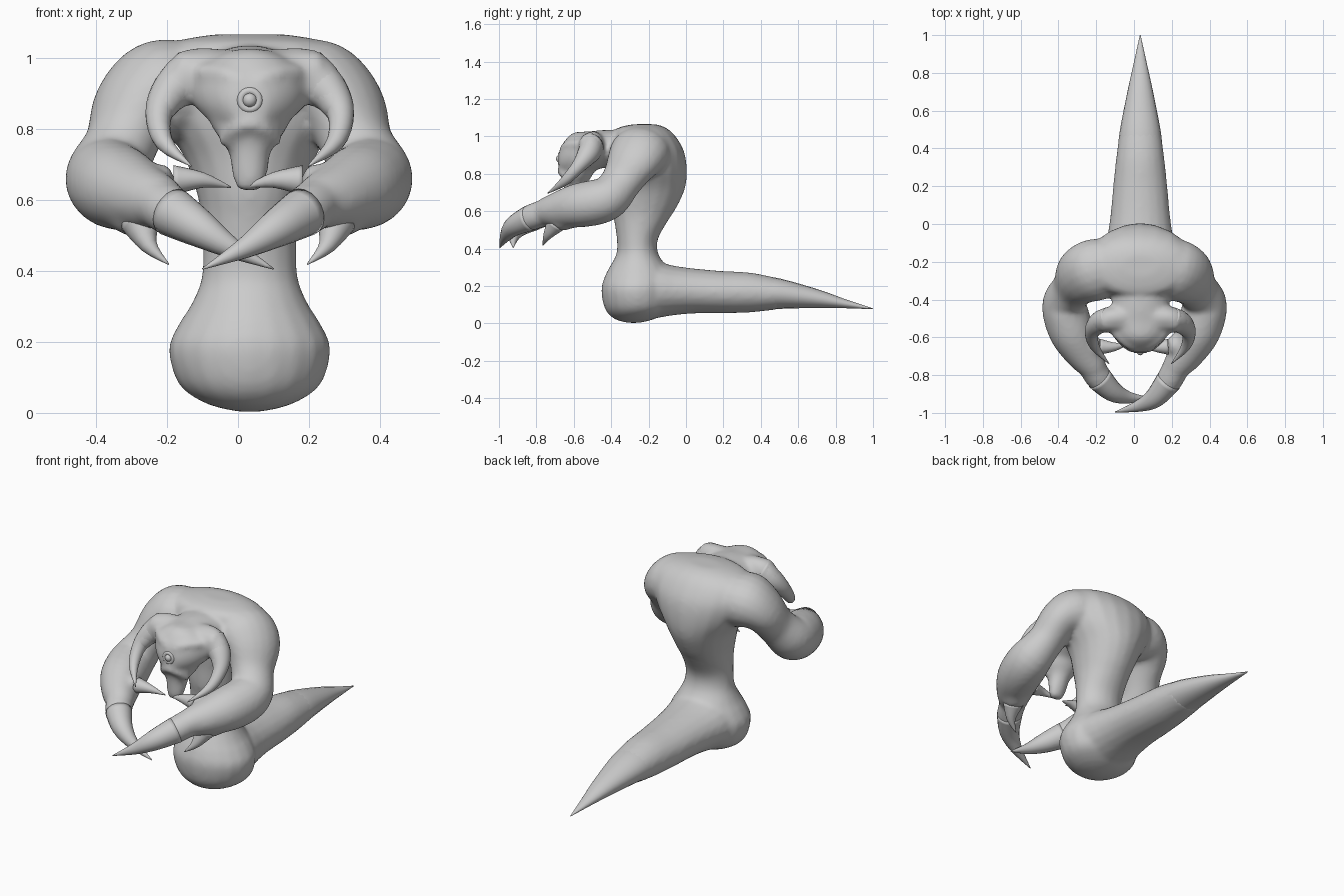
import bpy, bmesh
from mathutils import Vector
from math import cos, sin, tau

if "Cube" in bpy.data.objects:
    bpy.data.objects.remove(bpy.data.objects["Cube"])

CX = 0.033      # centre line of head, torso and tail
SIDES = 20


def catmull(p, steps):
    """Smooth a list of (x, y, z, ra, rb) control rings."""
    out = []
    for i in range(len(p) - 1):
        a, b, c, d = p[max(i - 1, 0)], p[i], p[i + 1], p[min(i + 2, len(p) - 1)]
        for s in range(steps):
            t = s / steps
            out.append([0.5 * (2 * b[k] + (c[k] - a[k]) * t
                        + (2 * a[k] - 5 * b[k] + 4 * c[k] - d[k]) * t * t
                        + (3 * b[k] - a[k] - 3 * c[k] + d[k]) * t ** 3) for k in range(5)])
    out.append(list(p[-1]))
    return out


def loft(bm, pts, ref=(1, 0, 0), axis=None, steps=4):
    """Skin elliptical rings along a path, capped; axis keeps all rings parallel."""
    pts = catmull([tuple(q) if len(q) == 5 else (*q, q[3]) for q in pts], steps)
    cen = [Vector(q[:3]) for q in pts]
    side = Vector(ref)
    rings = []
    for i, q in enumerate(pts):
        t = cen[min(i + 1, len(cen) - 1)] - cen[max(i - 1, 0)]
        t = Vector(axis) if axis else t.normalized()
        side = (side - t * side.dot(t)).normalized()
        up = t.cross(side)
        ra, rb = max(q[3], 0.002), max(q[4], 0.002)
        rings.append([bm.verts.new(cen[i] + side * ra * cos(tau * k / SIDES)
                                   + up * rb * sin(tau * k / SIDES)) for k in range(SIDES)])
    faces = [bm.faces.new((r[k], r[(k + 1) % SIDES], s[(k + 1) % SIDES], s[k]))
             for r, s in zip(rings, rings[1:]) for k in range(SIDES)]
    faces += [bm.faces.new(rings[0][::-1]), bm.faces.new(rings[-1])]
    bmesh.ops.recalc_face_normals(bm, faces=faces)


def finish(bm, name):
    me = bpy.data.meshes.new(name)
    bm.to_mesh(me)
    bm.free()
    me.shade_smooth()
    ob = bpy.data.objects.new(name, me)
    bpy.context.collection.objects.link(ob)
    return ob


def part(name, pts, ref=(1, 0, 0)):
    bm = bmesh.new()
    loft(bm, pts, ref)
    return finish(bm, name)


def mirrored(pts, s, cx=0.0):
    return [(cx + s * q[0], *q[1:]) for q in pts]


# Body: base bulb, waist, torso, arms and head fused into one skin
body = bmesh.new()
column = [(-.28, .003, .03, .03), (-.275, .025, .12, .11), (-.26, .08, .2, .175),
          (-.26, .18, .228, .193), (-.255, .25, .2, .18), (-.255, .3, .168, .155),
          (-.26, .37, .138, .113), (-.26, .45, .132, .11), (-.24, .55, .137, .145),
          (-.225, .62, .15, .175), (-.205, .72, .185, .2), (-.205, .82, .25, .21),
          (-.21, .92, .29, .2), (-.225, 1.0, .28, .17), (-.235, 1.045, .21, .13),
          (-.22, 1.065, .1, .06)]
loft(body, [(CX, *c) for c in column], axis=(0, 0, 1))

# Rear stump that blends the bulb into the tail
stump = [(-.28, .17, .21, .155), (-.16, .178, .195, .15), (-.06, .176, .174, .132),
         (.05, .173, .158, .12), (.2, .167, .144, .113), (.35, .165, .128, .106),
         (.5, .158, .108, .082)]
loft(body, [(CX, *t) for t in stump], axis=(0, 1, 0))

arm = [(.08, -.23, .9, .15, .13), (.16, -.235, .905, .16, .14), (.23, -.25, .905, .165, .142),
       (.29, -.285, .86, .15, .115), (.33, -.345, .76, .115, .1), (.37, -.41, .675, .115, .115),
       (.363, -.48, .648, .122), (.33, -.58, .63, .118), (.275, -.68, .608, .098),
       (.22, -.76, .592, .074), (.19, -.82, .57, .05)]
for s in (-1, 1):
    loft(body, mirrored(arm, s, .003), ref=(0, 1, 0))

head = [(-.25, .93, .16, .1), (-.42, .935, .15, .1), (-.52, .915, .175, .112),
        (-.6, .9, .14, .12), (-.65, .885, .095, .09), (-.68, .87, .05, .05)]
loft(body, [(CX, *h) for h in head], axis=(0, -1, 0))
muzzle = [(-.56, .88, .13, .09), (-.58, .8, .105, .085), (-.595, .74, .062, .06),
          (-.61, .67, .05, .04), (-.62, .625, .035, .025)]
loft(body, [(CX, *m) for m in muzzle], axis=(0, 0, -1))
# Crown bar spreading the head into the horn roots
loft(body, [(CX + x, -.515, .945, .06, .075) for x in (-.2, -.1, .1, .2)], ref=(0, 1, 0))

# Brow ridges and lip on the face
for s in (-1, 1):
    loft(body, mirrored([(.02, -.655, .93, .025), (.07, -.625, .95, .03),
                         (.13, -.57, .955, .03)], s, CX), ref=(0, 1, 0))
    loft(body, mirrored([(0, -.665, .815, .025), (.04, -.655, .8, .022),
                         (.075, -.61, .76, .02)], s, CX), ref=(0, 1, 0))

# Horn and claw profiles
horn = [(.08, -.49, .945, .06, .08), (.16, -.5, .945, .062, .08), (.22, -.525, .905, .058, .058),
        (.256, -.575, .84, .038, .038), (.24, -.65, .76, .025, .025), (.165, -.74, .695, .002, .002)]
lower_claw = [(.31, -.62, .6, .1), (.275, -.695, .535, .055), (.25, -.74, .47, .024),
              (.195, -.765, .418, .002)]
upper_claw = [(.26, -.64, .63, .085), (.18, -.65, .655, .042), (.1, -.65, .655, .022),
              (.02, -.63, .635, .002)]


def big_claw(s):
    dy = .045 if s < 0 else 0
    return [(.235, -.73, .6, .072), (.185, -.83 + dy * .3, .565, .07),
            (.11, -.92 + dy * .7, .52, .054), (.02, -.965 + dy, .465, .03),
            (-.1, -.995 + dy * 1.6, .405, .002)]


# Fuse the roots into the body and add the full tips as separate parts
for s, label in ((-1, "left"), (1, "right")):
    sets = ((horn, CX, (0, 1, 0), "_horn", 4), (big_claw(s), 0, (0, 0, 1), "_big_claw", 3),
            (lower_claw, 0, (1, 0, 0), "_lower_claw", 2), (upper_claw, 0, (0, 1, 0), "_upper_claw", 2))
    for pts, cx, ref, name, root in sets:
        loft(body, mirrored(pts[:root], s, cx), ref)
        part(label + name, mirrored(pts[1:], s, cx), ref)

body_ob = finish(body, "body")
rem = body_ob.modifiers.new("fuse", 'REMESH')
rem.mode = 'VOXEL'
rem.voxel_size = 0.012
rem.use_smooth_shade = True
smo = body_ob.modifiers.new("soften", 'SMOOTH')
smo.factor = 0.5
smo.iterations = 10

# Tapering tail end
tail = [(.4, .161, .118, .094), (.5, .158, .107, .081),
        (.7, .132, .068, .05), (.85, .105, .035, .024), (1.0, .078, .002, .002)]
part("tail", [(CX, *t) for t in tail])

# Single eye with a raised socket
bpy.ops.mesh.primitive_torus_add(location=(CX, -.672, .88), rotation=(1.5708, 0, 0),
                                 major_radius=.026, minor_radius=.012,
                                 major_segments=20, minor_segments=10)
bpy.context.object.name = "eye_socket"
bpy.ops.object.shade_smooth()
bpy.ops.mesh.primitive_uv_sphere_add(segments=12, ring_count=8, radius=.021,
                                     location=(CX, -.674, .88))
bpy.context.object.name = "eye"
bpy.ops.object.shade_smooth()
